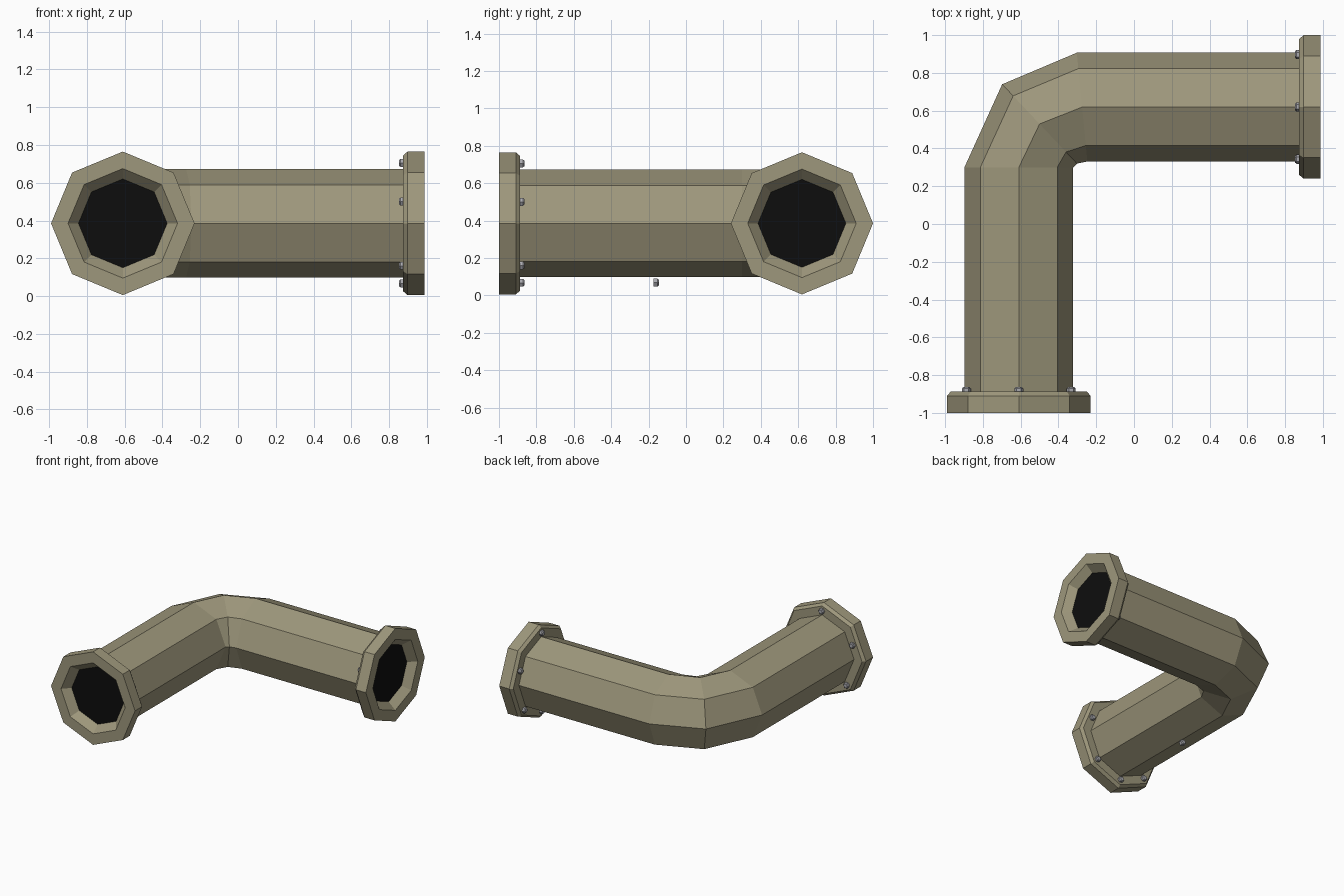
import bpy, bmesh
from math import sin, cos, radians
from mathutils import Vector

if "Cube" in bpy.data.objects:
    bpy.data.objects.remove(bpy.data.objects["Cube"])

UP = Vector((0, 0, 1))
ZC = 0.385  # height of the pipe axis


def material(name, color):
    m = bpy.data.materials.new(name)
    m.diffuse_color = (*color, 1)
    m.use_nodes = True
    m.node_tree.nodes["Principled BSDF"].inputs["Base Color"].default_value = m.diffuse_color
    return m


OLIVE = material("olive_paint", (0.34, 0.31, 0.20))
BLACK = material("dark_opening", (0.004, 0.004, 0.004))
STEEL = material("bolt_steel", (0.40, 0.40, 0.43))


def loft(name, rings, mats, sides=8, first_cap_mat=0):
    """Skin rings given as (centre, side vector, height radius), capping both ends."""
    bm = bmesh.new()
    loops = []
    for c, side, h in rings:
        loops.append([bm.verts.new(c + side * cos(radians(360 * i / sides))
                                   + UP * h * sin(radians(360 * i / sides)))
                      for i in range(sides)])
    for a, b in zip(loops, loops[1:]):
        for i in range(sides):
            j = (i + 1) % sides
            bm.faces.new((a[i], a[j], b[j], b[i]))
    bm.faces.new(loops[0]).material_index = first_cap_mat
    bm.faces.new(loops[-1])
    bmesh.ops.recalc_face_normals(bm, faces=bm.faces[:])
    me = bpy.data.meshes.new(name)
    bm.to_mesh(me)
    bm.free()
    for m in mats:
        me.materials.append(m)
    ob = bpy.data.objects.new(name, me)
    bpy.context.collection.objects.link(ob)
    return ob


def axial(origin, axis, side, profile):
    """Rings from (radius, distance along axis) pairs."""
    return [(origin + axis * d, side * r, r) for r, d in profile]


# Elbow pipe: centre x, y and outward side vector of each octagon ring
R = 0.288
path = [(-0.61, -0.90, -R, 0), (-0.61, 0.30, -R, 0), (-0.50, 0.53, -0.198, 0.21),
        (-0.275, 0.619, -0.028, R), (0.89, 0.619, 0, R)]
loft("elbow_pipe", [(Vector((x, y, ZC)), Vector((sx, sy, 0)), R)
                    for x, y, sx, sy in path], [OLIVE])

# Flanges with a funnelled dark opening, and their bolts
FLANGE = [(0.235, 0.06), (0.29, 0), (0.38, 0), (0.38, 0.09), (0.36, 0.113), (0.25, 0.113)]
BOLT = [(0.024, 0.105), (0.024, 0.128), (0.017, 0.136)]
BOLT_SPOTS = [(90, 0.32), (22.5, 0.30), (157.5, 0.30), (-45, 0.318), (-135, 0.318), (-90, 0.318)]

ends = {"front": (Vector((-0.61, -1, ZC)), Vector((0, 1, 0)), Vector((1, 0, 0))),
        "right": (Vector((0.988, 0.62, ZC)), Vector((-1, 0, 0)), Vector((0, 1, 0)))}
for label, (o, axis, side) in ends.items():
    loft(label + "_flange", axial(o, axis, side, FLANGE), [OLIVE, BLACK], first_cap_mat=1)
    for n, (ang, r) in enumerate(BOLT_SPOTS):
        p = o + side * r * cos(radians(ang)) + UP * r * sin(radians(ang))
        loft(f"{label}_bolt_{n + 1}", axial(p, axis, side, BOLT), [STEEL], sides=6)

# Lone bolt under the front leg
o, axis, side = ends["front"]
loft("under_pipe_bolt", axial(Vector((-0.61, -0.28, 0.068)), axis, side, BOLT), [STEEL], sides=6)
